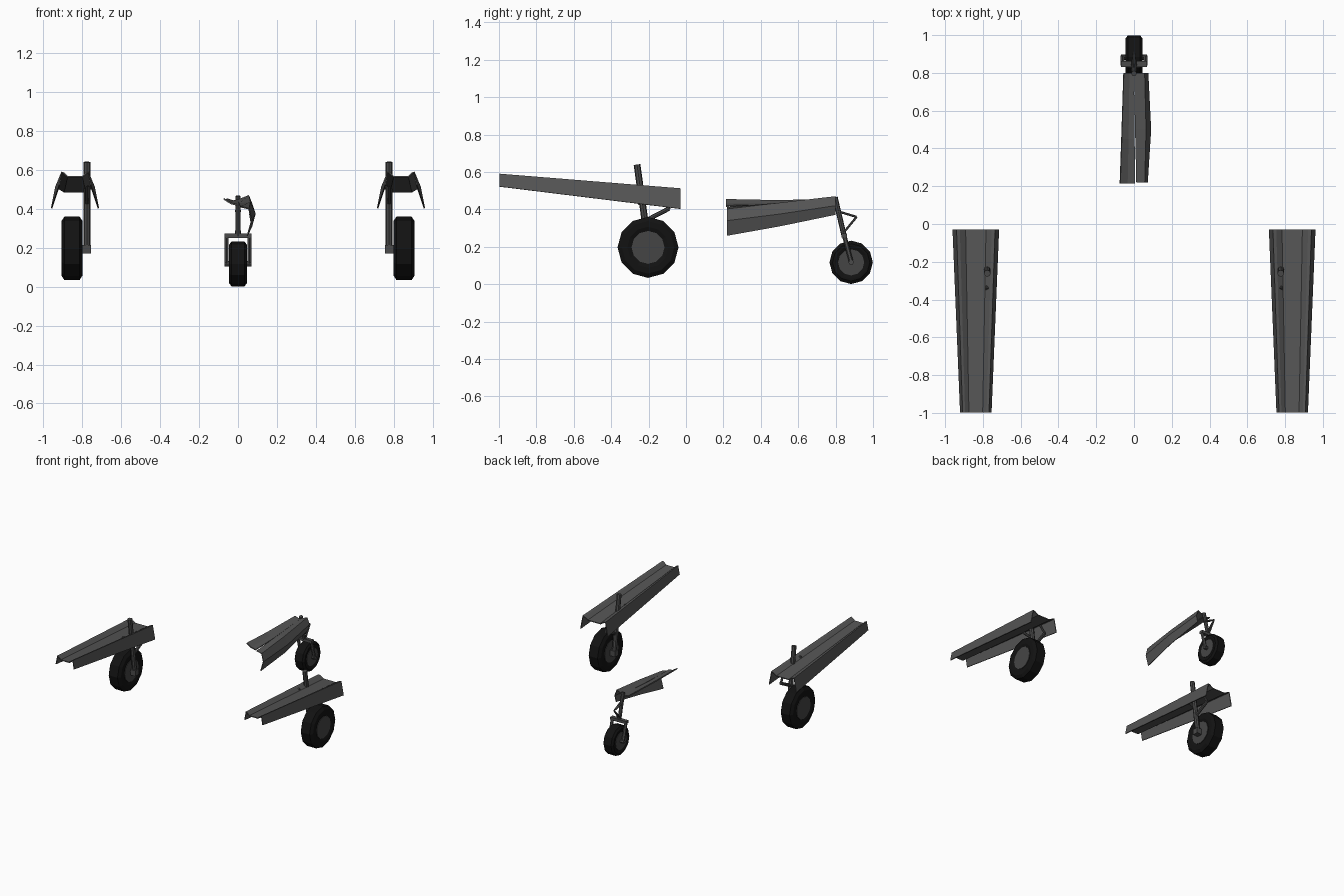
import bpy, bmesh, math
from mathutils import Vector

if "Cube" in bpy.data.objects:
    bpy.data.objects.remove(bpy.data.objects["Cube"])


def mat(name, v):
    m = bpy.data.materials.new(name)
    m.diffuse_color = (v, v, v, 1)
    m.use_nodes = True
    m.node_tree.nodes["Principled BSDF"].inputs["Base Color"].default_value = m.diffuse_color
    return m


RUBBER, HUB, METAL, PANEL = mat("rubber", 0.006), mat("hub", 0.06), mat("metal", 0.07), mat("panel", 0.09)


def finish(name, bm, m):
    bmesh.ops.recalc_face_normals(bm, faces=bm.faces)
    me = bpy.data.meshes.new(name)
    bm.to_mesh(me)
    bm.free()
    me.materials.append(m)
    ob = bpy.data.objects.new(name, me)
    bpy.context.collection.objects.link(ob)
    return ob


def rod(name, a, b, r, m=METAL, n=8):
    a, b = Vector(a), Vector(b)
    bm = bmesh.new()
    bmesh.ops.create_cone(bm, cap_ends=True, segments=n, radius1=r, radius2=r, depth=(b - a).length)
    bm.transform((b - a).to_track_quat('Z', 'Y').to_matrix().to_4x4())
    bmesh.ops.translate(bm, verts=bm.verts, vec=(a + b) / 2)
    return finish(name, bm, m)


def box(name, lo, hi, m=METAL):
    bm = bmesh.new()
    bmesh.ops.create_cube(bm, size=1)
    for v in bm.verts:
        v.co = [(l + h) / 2 + c * (h - l) for l, h, c in zip(lo, hi, v.co)]
    return finish(name, bm, m)


def lathe_x(name, centre, profile, m, n=12):
    # profile of (x, radius) revolved round the axle
    bm = bmesh.new()
    rings = []
    for x, r in profile:
        rings.append([bm.verts.new((centre[0] + x,
                                    centre[1] + r * math.sin(2 * math.pi * i / n),
                                    centre[2] + r * math.cos(2 * math.pi * i / n))) for i in range(n)])
    for a, b in zip(rings, rings[1:]):
        for i in range(n):
            bm.faces.new((a[i], a[(i + 1) % n], b[(i + 1) % n], b[i]))
    bm.faces.new(rings[0])
    bm.faces.new(rings[-1])
    return finish(name, bm, m)


def wheel(name, c, r, w, hub):
    lathe_x(name + "_tyre", c, [(-w * .86, hub), (-w, hub * 1.25), (-w, r * .86), (-w * .72, r),
                                (w * .72, r), (w, r * .86), (w, hub * 1.25), (w * .86, hub)], RUBBER)
    lathe_x(name + "_hub", c, [(-w * .93, hub), (w * .93, hub)], HUB)


def sheet(name, sections, t, m=PANEL):
    # sections of (y, [(x, z), ...]) joined lengthwise
    bm = bmesh.new()
    rows = [[bm.verts.new((x, y, z)) for x, z in pts] for y, pts in sections]
    for a, b in zip(rows, rows[1:]):
        for i in range(len(a) - 1):
            bm.faces.new((a[i], a[i + 1], b[i + 1], b[i]))
    ob = finish(name, bm, m)
    s = ob.modifiers.new("thickness", 'SOLIDIFY')
    s.thickness = t
    s.offset = 0
    return ob


# main gear, one per side
for side, s in (("left", -1), ("right", 1)):
    wheel(side + "_main_wheel", (s * .853, -.203, .197), .163, .054, .088)
    x = s * .777
    rod(side + "_main_strut", (x, -.2, .2), (x, -.262, .64), .018)
    box(side + "_axle_block", (x - .022, -.225, .17), (x + .022, -.18, .215))
    rod(side + "_axle", (x, -.203, .197), (s * .82, -.203, .197), .018)
    rod(side + "_front_brace", (x, -.225, .335), (x, -.09, .405), .012)
    rod(side + "_brace_link", (x, -.09, .4), (x, -.14, .485), .009)
    rod(side + "_rear_brace", (x, -.245, .43), (x, -.345, .525), .01)

    # inverted channel fairing
    def section(w_low, w_top, low, top, floor):
        half = [(w_low, low), (w_top, top), (w_top * .86, top - .004), (w_top * .55, floor)]
        mid = s * .8375
        return [(mid - w, z) for w, z in half] + [(mid + w, z) for w, z in reversed(half)]
    sheet(side + "_main_fairing", [(-.998, section(.08, .068, .522, .588, .565)),
                                   (-.03, section(.12, .1, .403, .51, .487))], .007)

# nose gear
wheel("nose_wheel", (0, .883, .117), .116, .045, .07)
rod("nose_strut", (0, .845, .26), (0, .797, .465), .014)
box("nose_fork_crown", (-.07, .832, .25), (.07, .862, .272))
for side, s in (("left", -1), ("right", 1)):
    rod(side + "_nose_fork", (s * .06, .846, .26), (s * .06, .885, .112), .012, n=6)
    rod(side + "_torque_link_upper", (s * .01, .812, .39), (0, .912, .36), .006, n=6)
    rod(side + "_torque_link_lower", (s * .01, .842, .275), (0, .912, .36), .006, n=6)
rod("nose_axle", (-.07, .883, .117), (.07, .883, .117), .014)

# nose doors: right one folds down, left one lies nearly flat
sheet("nose_door_right", [(.22, [(.012, .41), (.055, .4), (.07, .34), (.047, .26)]),
                          (.5, [(.006, .425), (.062, .433), (.088, .375), (.07, .31)]),
                          (.8, [(0, .445), (.055, .468), (.073, .42), (.06, .372)])], .006)
sheet("nose_door_left", [(.215, [(.005, .418), (-.035, .427), (-.074, .452)]),
                         (.45, [(.003, .42), (-.03, .428), (-.066, .447)]),
                         (.8, [(0, .445), (-.025, .44), (-.055, .45)])], .008)
